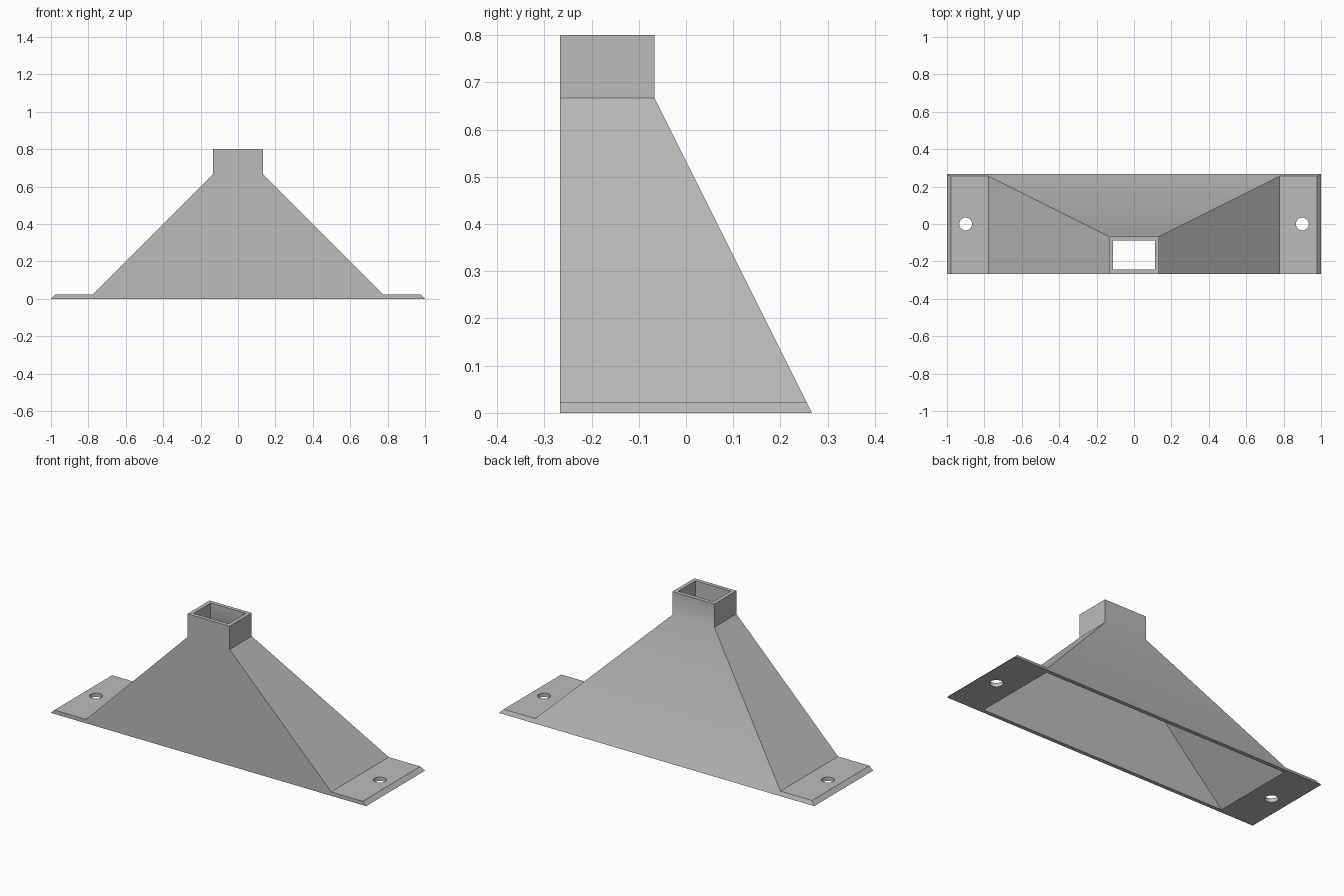
import bpy, bmesh, math
from mathutils import Vector

default = bpy.data.objects.get("Cube")
if default:
    bpy.data.objects.remove(default, do_unlink=True)

U = 2 / 90  # wall thickness, the module of every dimension

grey = bpy.data.materials.new("plain_grey")
grey.use_nodes = True
grey.diffuse_color = (0.5, 0.5, 0.5, 1)
grey.node_tree.nodes["Principled BSDF"].inputs["Base Color"].default_value = (0.5, 0.5, 0.5, 1)


def add_object(name, bm):
    bmesh.ops.recalc_face_normals(bm, faces=bm.faces)
    mesh = bpy.data.meshes.new(name)
    bm.to_mesh(mesh)
    bm.free()
    mesh.materials.append(grey)
    obj = bpy.data.objects.new(name, mesh)
    bpy.context.collection.objects.link(obj)
    return obj


def prism(name, points, depth):
    """Extrude a closed outline along a depth vector."""
    bm = bmesh.new()
    face = bm.faces.new([bm.verts.new(Vector(p) * U) for p in points])
    new = bmesh.ops.extrude_face_region(bm, geom=[face])["geom"]
    moved = [v for v in new if isinstance(v, bmesh.types.BMVert)]
    bmesh.ops.translate(bm, verts=moved, vec=Vector(depth) * U)
    return add_object(name, bm)


def duct(name, sections):
    """Loft rectangles given as (half width, front y, back y, z)."""
    bm = bmesh.new()
    rings = [[bm.verts.new(Vector(c) * U) for c in
              ((-w, f, z), (w, f, z), (w, b, z), (-w, b, z))]
             for w, f, b, z in sections]
    for low, high in zip(rings, rings[1:]):
        for i in range(4):
            j = (i + 1) % 4
            bm.faces.new((low[i], low[j], high[j], high[i]))
    bm.faces.new(rings[0])
    bm.faces.new(rings[-1])
    return add_object(name, bm)


def boolean(target, cutter, operation):
    cutter.hide_render = True
    mod = target.modifiers.new(operation.lower(), "BOOLEAN")
    mod.operation, mod.object, mod.solver = operation, cutter, "EXACT"
    bpy.context.view_layer.objects.active = target
    bpy.ops.object.modifier_apply(modifier=mod.name)
    bpy.data.objects.remove(cutter, do_unlink=True)


# Front silhouette: chamfered flanges, sloping sides and square spout
half = [(45, 0), (44, 1), (35, 1), (6, 30), (6, 36)]
outline = half + [(-x, z) for x, z in reversed(half)]
funnel = prism("funnel_bracket", [(x, -15, z) for x, z in outline], (0, 30, 0))

# Side silhouette: upright front, sloping back
side = [(-12, -2), (13, -2), (-3, 30), (-3, 38), (-12, 38)]
boolean(funnel, prism("side_trim", [(-50, y, z) for y, z in side], (100, 0, 0)), "INTERSECT")

# Hollow interior, open at the base and the spout
boolean(funnel, duct("cavity", [(36, -11, 11.5, -1), (5, -11, -4, 30), (5, -11, -4, 38)]),
        "DIFFERENCE")

# Screw hole in each flange
for s in (-1, 1):
    circle = [(s * 40.5 + 1.55 * math.cos(a), 1.55 * math.sin(a), -2)
              for a in (math.tau * i / 32 for i in range(32))]
    boolean(funnel, prism("screw_hole", circle, (0, 0, 5)), "DIFFERENCE")

# Soft shading across shallow bends, sharp elsewhere
bpy.ops.object.select_all(action="DESELECT")
funnel.select_set(True)
bpy.context.view_layer.objects.active = funnel
bpy.ops.object.shade_smooth_by_angle(angle=math.radians(30))
